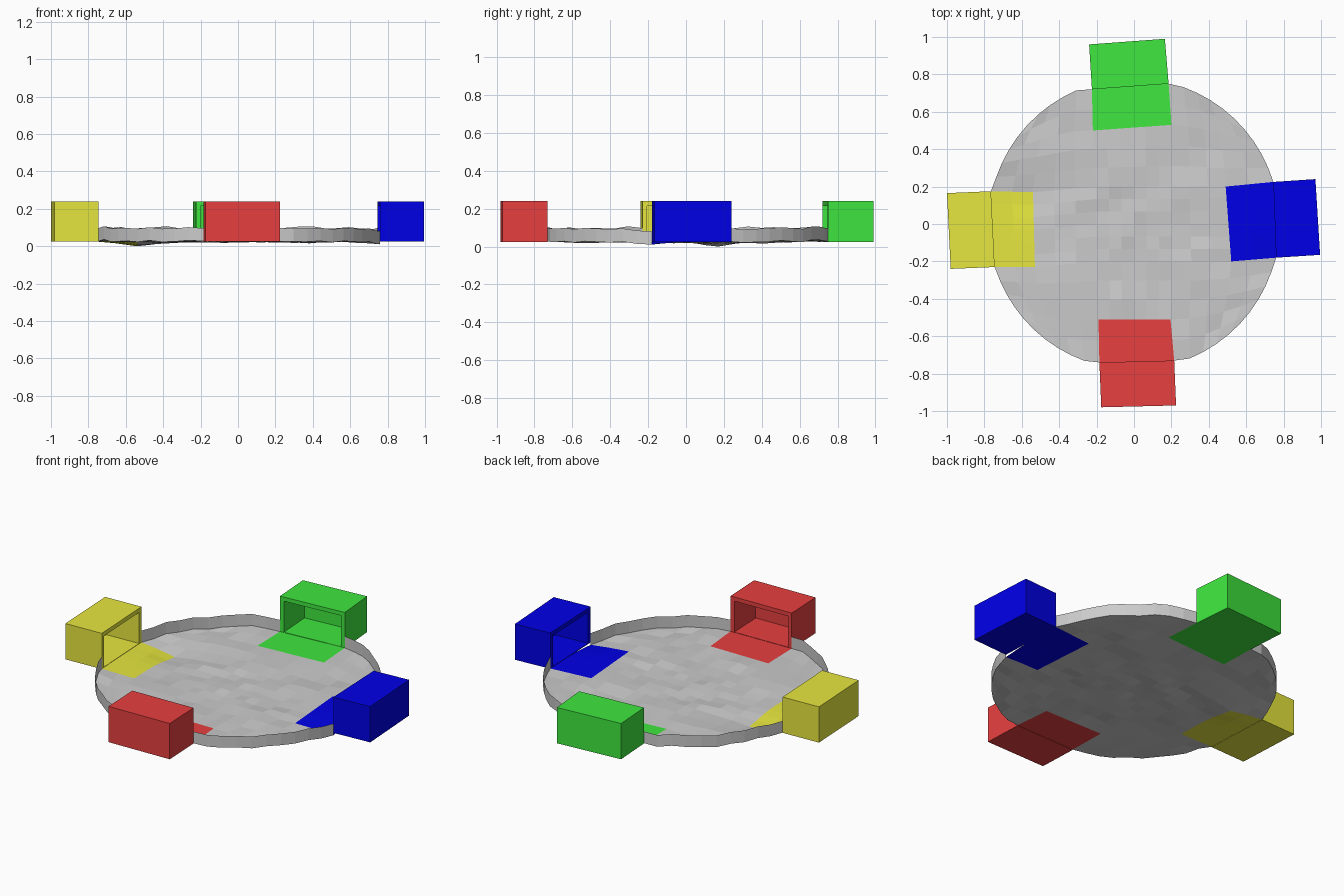
import bpy, math
from mathutils import Vector, noise

if "Cube" in bpy.data.objects:
    bpy.data.objects.remove(bpy.data.objects["Cube"])

BASE, TOP, RIM, WALL = 0.027, 0.24, 0.07, 0.025
R = 0.778

# each booth seen from the centre: inner, mouth and back edge as (left, right)
BOOTHS = {
    "blue": ((0, 0, 0.8, 1), [((.49, .20), (.52, -.20)), ((.745, .225), (.76, -.18)), ((.97, .24), (.995, -.165))]),
    "green": ((0.05, 0.8, 0.05, 1), [((-.22, .50), (.20, .53)), ((-.225, .72), (.185, .75)), ((-.24, .96), (.165, .99))]),
    "yellow": ((0.8, 0.8, 0.05, 1), [((-.53, -.23), (-.54, .17)), ((-.745, -.23), (-.765, .175)), ((-.98, -.24), (-1, .165))]),
    "red": ((0.8, 0.05, 0.05, 1), [((.195, -.51), (-.19, -.51)), ((.215, -.73), (-.185, -.74)), ((.225, -.97), (-.175, -.98))]),
}


def make(name, verts, faces, color=None):
    mesh = bpy.data.meshes.new(name)
    mesh.from_pydata([tuple(v) for v in verts], [], faces)
    ob = bpy.data.objects.new(name, mesh)
    bpy.context.collection.objects.link(ob)
    if color:
        mat = bpy.data.materials.new(name + "_paint")
        mat.diffuse_color = color
        mat.use_nodes = True
        mat.node_tree.nodes["Principled BSDF"].inputs["Base Color"].default_value = mat.diffuse_color
        mesh.materials.append(mat)
    return ob


def height(p):
    """Uneven ground: faceted bumps, flat near the ramps, two low spots."""
    x, y = p
    on_ramp = min(abs(x), abs(y)) < 0.26 and max(abs(x), abs(y)) > 0.47
    z = BASE if on_ramp else BASE + 0.016 * noise.noise(Vector((x * 11, y * 11, 3.7)))
    for cx, cy, d in ((-.54, .17, .027), (.76, -.2, .017)):
        z -= d * math.exp(-((x - cx) ** 2 + (y - cy) ** 2) / 0.0144)
    return max(z, 0)


def line(a, b, n):
    a, b = Vector(a), Vector(b)
    return [a.lerp(b, i / n) for i in range(n + 1)]


def ruled(a, b, n):
    return [line(p, q, n) for p, q in zip(a, b)]


def add_grid(verts, faces, rows):
    start, w = len(verts), len(rows[0])
    verts.extend((p.x, p.y, height(p)) for row in rows for p in row)
    for i in range(len(rows) - 1):
        for j in range(w - 1):
            k = start + i * w + j
            faces.append((k, k + w, k + w + 1, k + 1))


names = list(BOOTHS)
corners = [Vector(c) for c in ((.2, .2), (-.2, .2), (-.2, -.2), (.2, -.2))]
fv, ff, rv, rf = [], [], [], []
M = 6

# floor centre
add_grid(fv, ff, ruled(line(corners[2], corners[3], M), line(corners[1], corners[0], M), M))

for k, name in enumerate(names):
    color, (inner, mouth, back) = BOOTHS[name]
    P, Pprev = corners[k], corners[k - 1]
    _, (inner2, mouth2, _) = BOOTHS[names[(k + 1) % 4]]

    # floor strip from the centre to the ramp
    add_grid(fv, ff, ruled(line(Pprev, inner[1], 3), line(P, inner[0], 3), M))

    # curved floor quadrant between this booth and the next
    side_a = line(P, inner[0], 3) + line(inner[0], mouth[0], 2)[1:]
    side_b = line(P, inner2[1], 3) + line(inner2[1], mouth2[1], 2)[1:]
    start, end = Vector(mouth[0]), Vector(mouth2[1])
    a0 = math.atan2(start.y, start.x)
    a1 = math.atan2(end.y, end.x)
    if a1 < a0:
        a1 += 2 * math.pi
    arc = [start]
    for i in range(1, 10):
        a = a0 + (a1 - a0) * i / 10
        arc.append(Vector((R * math.cos(a), R * math.sin(a))))
    arc.append(end)
    right, top = arc[:6], arc[:4:-1]
    rows = []
    for i in range(6):
        s, row = i / 5, []
        for j in range(6):
            t = j / 5
            row.append(side_a[i] * (1 - t) + top[i] * t + side_b[j] * (1 - s) + right[j] * s
                       - (P * (1 - s) * (1 - t) + start * s * (1 - t) + end * (1 - s) * t + arc[5] * s * t))
        rows.append(row)
    add_grid(fv, ff, rows)

    # rim section
    n = len(rv)
    for p in arc:
        z = height(p)
        rv += [(p.x, p.y, z), (p.x, p.y, z + RIM)]
    rf += [(n + 2 * i, n + 2 * i + 2, n + 2 * i + 3, n + 2 * i + 1) for i in range(10)]

    # coloured ramp
    v, f = [], []
    add_grid(v, f, ruled(line(inner[1], mouth[1], 2), line(inner[0], mouth[0], 2), M))
    make(name + "_ramp", v, f, color)

    # hollow booth open towards the centre
    def ring(pair, inset, z0, z1):
        l, r = Vector(pair[0]), Vector(pair[1])
        d = (r - l).normalized() * inset
        l, r = l + d, r - d
        return [(l.x, l.y, z0), (r.x, r.y, z0), (r.x, r.y, z1), (l.x, l.y, z1)]

    deep = [Vector(b).lerp(Vector(m), 0.1) for m, b in zip(mouth, back)]
    v = (ring(back, 0, BASE - .002, TOP) + ring(mouth, 0, BASE - .002, TOP)
         + ring(mouth, WALL, BASE + .002, TOP - WALL) + ring(deep, WALL, BASE + .002, TOP - WALL))
    f = [(0, 1, 2, 3), (15, 14, 13, 12)]
    for s in (0, 4, 8):
        for i in range(4):
            j = (i + 1) % 4
            f.append((s + j, s + i, s + 4 + i, s + 4 + j))
    make(name + "_booth", v, f, color)

make("arena_floor", fv, ff)
make("arena_rim", rv, rf)
